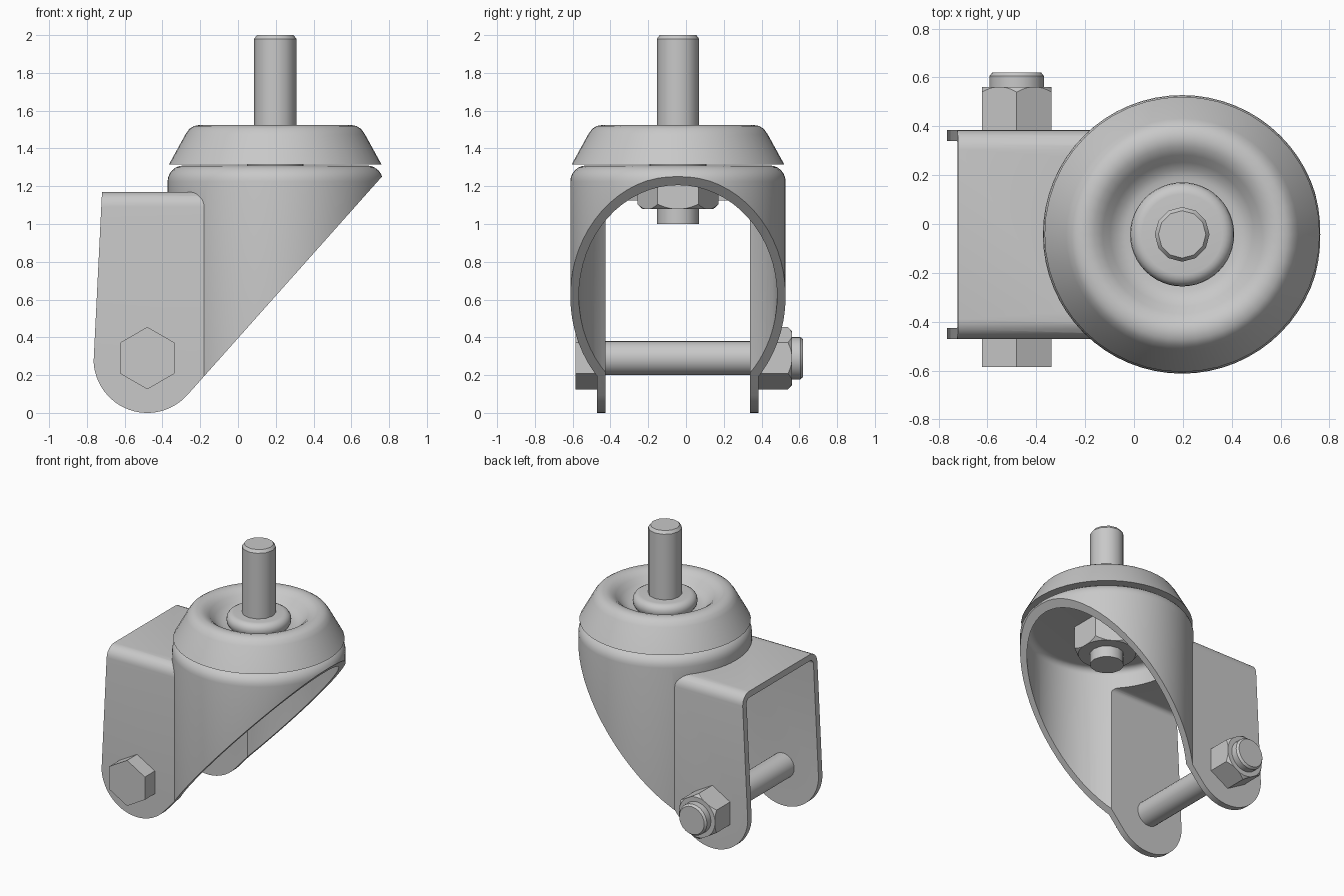
import bpy, bmesh, math
from mathutils import Vector, Matrix

if "Cube" in bpy.data.objects:
    bpy.data.objects.remove(bpy.data.objects["Cube"])

AX, AY = 0.197, -0.0425          # swivel axis
steel = bpy.data.materials.new("steel_grey")
steel.diffuse_color = (0.58, 0.58, 0.58, 1)
steel.use_nodes = True
steel.node_tree.nodes["Principled BSDF"].inputs["Base Color"].default_value = steel.diffuse_color


def finish(bm, name, matrix=None):
    bmesh.ops.remove_doubles(bm, verts=bm.verts, dist=1e-5)
    bmesh.ops.recalc_face_normals(bm, faces=bm.faces)
    if matrix:
        bm.transform(matrix)
    me = bpy.data.meshes.new(name)
    bm.to_mesh(me)
    bm.free()
    me.materials.append(steel)
    ob = bpy.data.objects.new(name, me)
    bpy.context.collection.objects.link(ob)
    return ob


def smooth(ob, angle=35):
    bpy.ops.object.select_all(action='DESELECT')
    ob.select_set(True)
    bpy.context.view_layer.objects.active = ob
    bpy.ops.object.shade_smooth_by_angle(angle=math.radians(angle))


def lathe(name, profile, steps, matrix):
    """Closed solid from (radius, height) points that start and end on the axis."""
    bm = bmesh.new()
    rings = []
    for r, z in profile:
        n = steps if r > 0 else 1
        rings.append([bm.verts.new((r * math.cos(2 * math.pi * i / steps),
                                    r * math.sin(2 * math.pi * i / steps), z)) for i in range(n)])
    for a, b in zip(rings, rings[1:]):
        for i in range(steps):
            j = (i + 1) % steps
            quad = [a[i % len(a)], a[j % len(a)], b[j % len(b)], b[i % len(b)]]
            bm.faces.new(list(dict.fromkeys(quad)))
    return finish(bm, name, matrix)


def prism(name, pts, depth):
    """Closed solid from a 3D outline swept along a vector."""
    bm = bmesh.new()
    a = [bm.verts.new(p) for p in pts]
    b = [bm.verts.new(Vector(p) + Vector(depth)) for p in pts]
    bm.faces.new(a)
    bm.faces.new(b[::-1])
    for i in range(len(a)):
        j = (i + 1) % len(a)
        bm.faces.new([a[j], a[i], b[i], b[j]])
    return finish(bm, name)


def arc(cx, cz, r, a0, a1, n):
    return [(cx + r * math.cos(math.radians(a0 + (a1 - a0) * i / n)),
             cz + r * math.sin(math.radians(a0 + (a1 - a0) * i / n))) for i in range(n + 1)]


def boolean(ob, other, op):
    m = ob.modifiers.new("bool", 'BOOLEAN')
    m.operation, m.object, m.solver = op, other, 'EXACT'
    bpy.context.view_layer.update()
    bpy.context.view_layer.objects.active = ob
    bpy.ops.object.modifier_apply(modifier=m.name)
    bpy.data.objects.remove(other)


def hexagon(name, r, z0, z1, matrix, chamfer):
    """Hex head or nut with corners trimmed by a cone at the far end."""
    pts = [(r * math.cos(k * math.pi / 3), r * math.sin(k * math.pi / 3), z0) for k in range(6)]
    ob = prism(name, pts, (0, 0, z1 - z0))
    if chamfer:
        cone = lathe("trim", [(0, z0 - .1), (r + .05, z0 - .1), (r + .05, z1 - .07),
                              (r * .87, z1 + .001), (0, z1 + .001)], 48, Matrix())
        boolean(ob, cone, 'INTERSECT')
    ob.data.transform(matrix)
    smooth(ob, 20)
    return ob


swivel = Matrix.Translation((AX, AY, 0))


# Fork: cylinder joined to an upside-down U channel, hollowed, then cut to the side outline
def drum(name, r, top, fillet, bottom):
    return lathe(name, [(0, bottom), (r, bottom)] + arc(r - fillet, top - fillet, fillet, 0, 90, 6)
                 + [(0, top)], 64, swivel)


def channel(name, w, top, fillet, x0, x1, bottom):
    half = [(w, bottom)] + arc(w - fillet, top - fillet, fillet, 0, 90, 6)
    yz = half + [(-y, z) for y, z in reversed(half)]
    return prism(name, [(x0, AY + y, z) for y, z in yz], (x1 - x0, 0, 0))


fork = drum("fork", 0.57, 1.31, 0.085, -0.2)
boolean(fork, channel("body_channel", 0.4275, 1.17, 0.08, -0.9, 0.15, -0.15), 'UNION')
hollow = drum("hollow", 0.525, 1.265, 0.045, -0.4)
boolean(hollow, channel("hollow_channel", 0.3825, 1.125, 0.035, -1.0, 0.2, -0.35), 'UNION')
boolean(fork, hollow, 'DIFFERENCE')
side = arc(-0.48, 0.285, 0.285, -42, -177, 24) + [(-0.72, 1.17), (-0.72, 1.5), (0.984, 1.5)]
boolean(fork, prism("outline", [(x, -1, z) for x, z in side], (0, 2, 0)), 'INTERSECT')
smooth(fork)

# Swivel cap with a rounded rim, dished top and raised collar
cap = lathe("swivel_cap", [(0, 1.315), (0.563, 1.315), (0.475, 1.475),
                           (0.455, 1.503), (0.43, 1.519), (0.395, 1.525), (0.36, 1.516),
                           (0.325, 1.49), (0.295, 1.455), (0.265, 1.432), (0.235, 1.42),
                           (0.2, 1.418), (0.21, 1.435), (0.213, 1.455), (0.21, 1.475),
                           (0.198, 1.493), (0.18, 1.503), (0.165, 1.505), (0, 1.505)], 48, swivel)
smooth(cap)
smooth(lathe("swivel_spacer", [(0, 1.29), (0.15, 1.29), (0.15, 1.33), (0, 1.33)], 32, swivel))

# Stem and its nut under the fork crown
smooth(lathe("stem", [(0, 1.0), (0.112, 1.0), (0.112, 1.98), (0.097, 2.0), (0, 2.0)], 12, swivel))
flip = Matrix.Translation((AX, AY, 1.27)) @ Matrix.Rotation(math.pi, 4, 'X') \
    @ Matrix.Rotation(math.pi / 2, 4, 'Z')
hexagon("stem_nut", 0.215, 0, 0.19, flip, True)

# Axle bolt along y: head, shank, nut and threaded end
axle = Matrix.Translation((-0.48, 0, 0.29)) @ Matrix.Rotation(-math.pi / 2, 4, 'X') \
    @ Matrix.Rotation(math.pi / 2, 4, 'Z')
hexagon("axle_bolt_head", 0.165, -0.585, -0.469, axle, False)
hexagon("axle_nut", 0.165, 0.384, 0.56, axle, True)
smooth(lathe("axle_shank", [(0, -0.5), (0.09, -0.5), (0.09, 0.45), (0, 0.45)], 24, axle))
smooth(lathe("axle_end", [(0, 0.5), (0.112, 0.5), (0.112, 0.605), (0.1, 0.62), (0, 0.62)], 24, axle))
